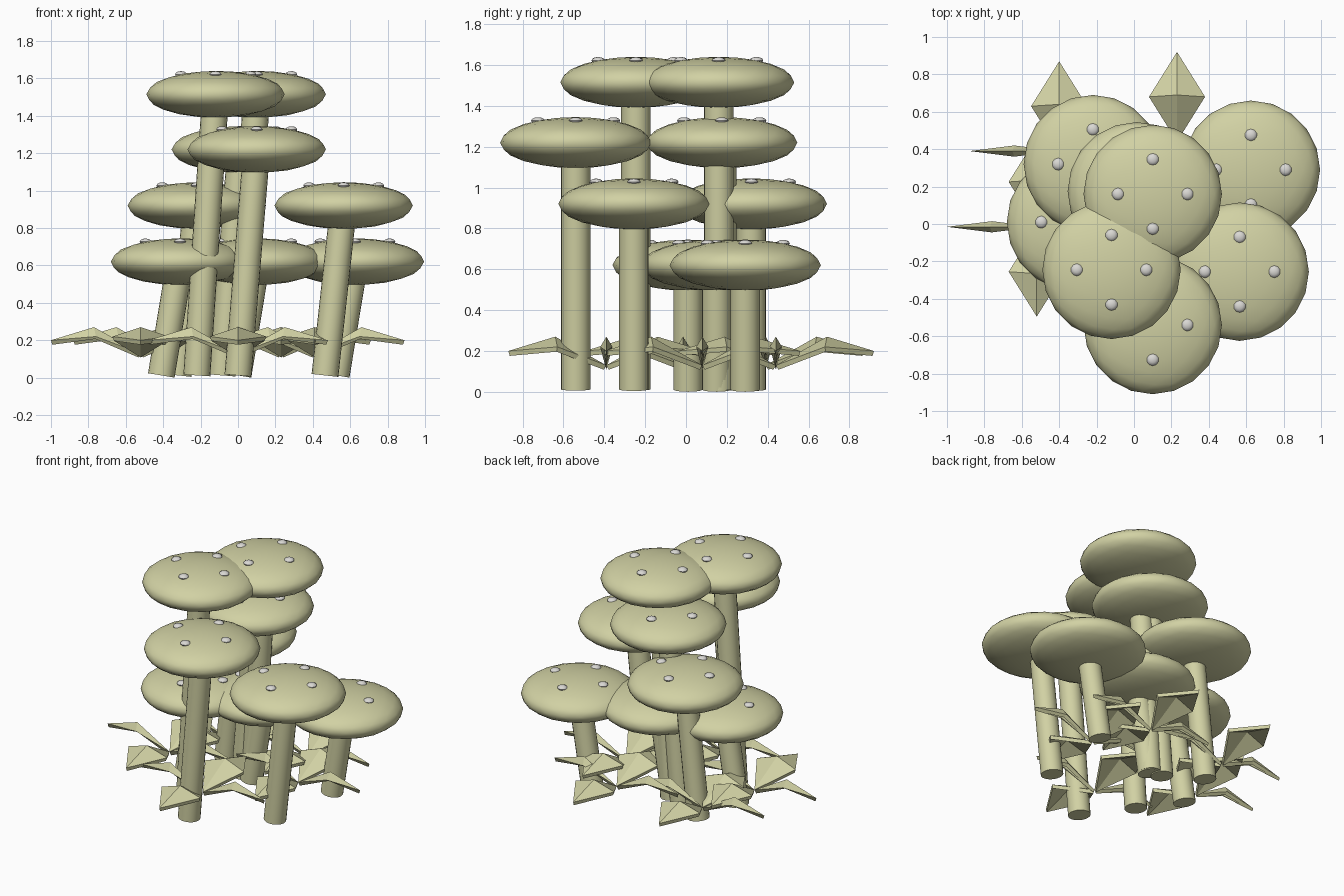
import bpy
import bmesh
import math
from mathutils import Vector, Matrix

cube = bpy.data.objects.get("Cube")
if cube:
    bpy.data.objects.remove(cube, do_unlink=True)


def make_material(name, rgb):
    mat = bpy.data.materials.new(name)
    mat.use_nodes = True
    color = (*rgb, 1)
    mat.diffuse_color = color
    mat.node_tree.nodes["Principled BSDF"].inputs["Base Color"].default_value = color
    return mat


olive = make_material("pale_olive", (0.64, 0.64, 0.37))
white = make_material("spot_grey_white", (0.70, 0.69, 0.66))


def add_object(name, bm, mat, smooth=True):
    bmesh.ops.recalc_face_normals(bm, faces=bm.faces)
    mesh = bpy.data.meshes.new(name)
    bm.to_mesh(mesh)
    bm.free()
    mesh.materials.append(mat)
    obj = bpy.data.objects.new(name, mesh)
    bpy.context.collection.objects.link(obj)
    if smooth:
        bpy.ops.object.select_all(action="DESELECT")
        obj.select_set(True)
        bpy.context.view_layer.objects.active = obj
        bpy.ops.object.shade_smooth_by_angle(angle=math.radians(50))
    return obj


CAP_RADIUS, CAP_HALF_HEIGHT = 0.37, 0.125
STEM_RADIUS, STEM_LEAN = 0.072, 0.1


def mushroom(label, x, y, z):
    # Leaning stem, from the ground to the middle of the cap
    foot, head = Vector((x - STEM_LEAN, y, 0.012)), Vector((x, y, z))
    axis = head - foot
    turn = axis.to_track_quat("Z", "Y").to_matrix().to_4x4()
    bm = bmesh.new()
    bmesh.ops.create_cone(bm, cap_ends=True, segments=20, radius1=STEM_RADIUS,
                          radius2=STEM_RADIUS, depth=axis.length,
                          matrix=Matrix.Translation((foot + head) / 2) @ turn)
    add_object("stem_" + label, bm, olive)

    # Flattened round cap
    bm = bmesh.new()
    size = Matrix.Diagonal((CAP_RADIUS, CAP_RADIUS, CAP_HALF_HEIGHT, 1))
    bmesh.ops.create_icosphere(bm, subdivisions=3, radius=1,
                               matrix=Matrix.Translation(head) @ size)
    add_object("cap_" + label, bm, olive)

    # Four spots on the cap
    bm = bmesh.new()
    for i in range(4):
        a = i * math.pi / 2
        r = CAP_RADIUS / 2
        spot = head + Vector((r * math.cos(a), r * math.sin(a), 0.107))
        bmesh.ops.create_uvsphere(
            bm, u_segments=10, v_segments=6, radius=1,
            matrix=Matrix.Translation(spot) @ Matrix.Diagonal((0.033, 0.033, 0.017, 1)))
    add_object("spots_" + label, bm, white)


def leaf_cluster(label, x, y):
    # Four folded leaves: broad ones along y, narrow ones along x
    bm = bmesh.new()
    for i in range(4):
        half = 0.03 if i % 2 == 0 else 0.15
        turn = Matrix.Translation((x, y, 0)) @ Matrix.Rotation(i * math.pi / 2, 4, "Z")
        points = [(0, 0, 0.13), (0.24, -half, 0.22), (0.48, 0, 0.2),
                  (0.24, half, 0.22), (0.25, 0, 0.27)]
        ring = [bm.verts.new(turn @ Vector(p)) for p in points]
        ridge = ring.pop()
        for j in range(4):
            bm.faces.new((ring[j], ring[(j + 1) % 4], ridge))
    obj = add_object("leaves_" + label, bm, olive, smooth=False)
    thick = obj.modifiers.new("thickness", "SOLIDIFY")
    thick.thickness = 0.025
    thick.offset = -1


mushrooms = {
    "top_back": (0.10, 0.16, 1.515),
    "top_front": (-0.12, -0.245, 1.515),
    "high_front": (0.10, -0.54, 1.22),
    "high_back": (0.015, 0.175, 1.22),
    "middle_left": (0.565, -0.255, 0.92),
    "middle_right": (-0.22, 0.32, 0.92),
    "low_left": (0.625, 0.29, 0.62),
    "low_right": (-0.31, 0.01, 0.62),
    "low_centre": (0.10, 0.15, 0.62),
}
for label, place in mushrooms.items():
    mushroom(label, *place)

clusters = {
    "right": (-0.52, -0.015),
    "back_right": (-0.40, 0.39),
    "back": (0.23, 0.44),
    "front": (0, -0.39),
    "left": (0.41, 0.08),
}
for label, place in clusters.items():
    leaf_cluster(label, *place)
